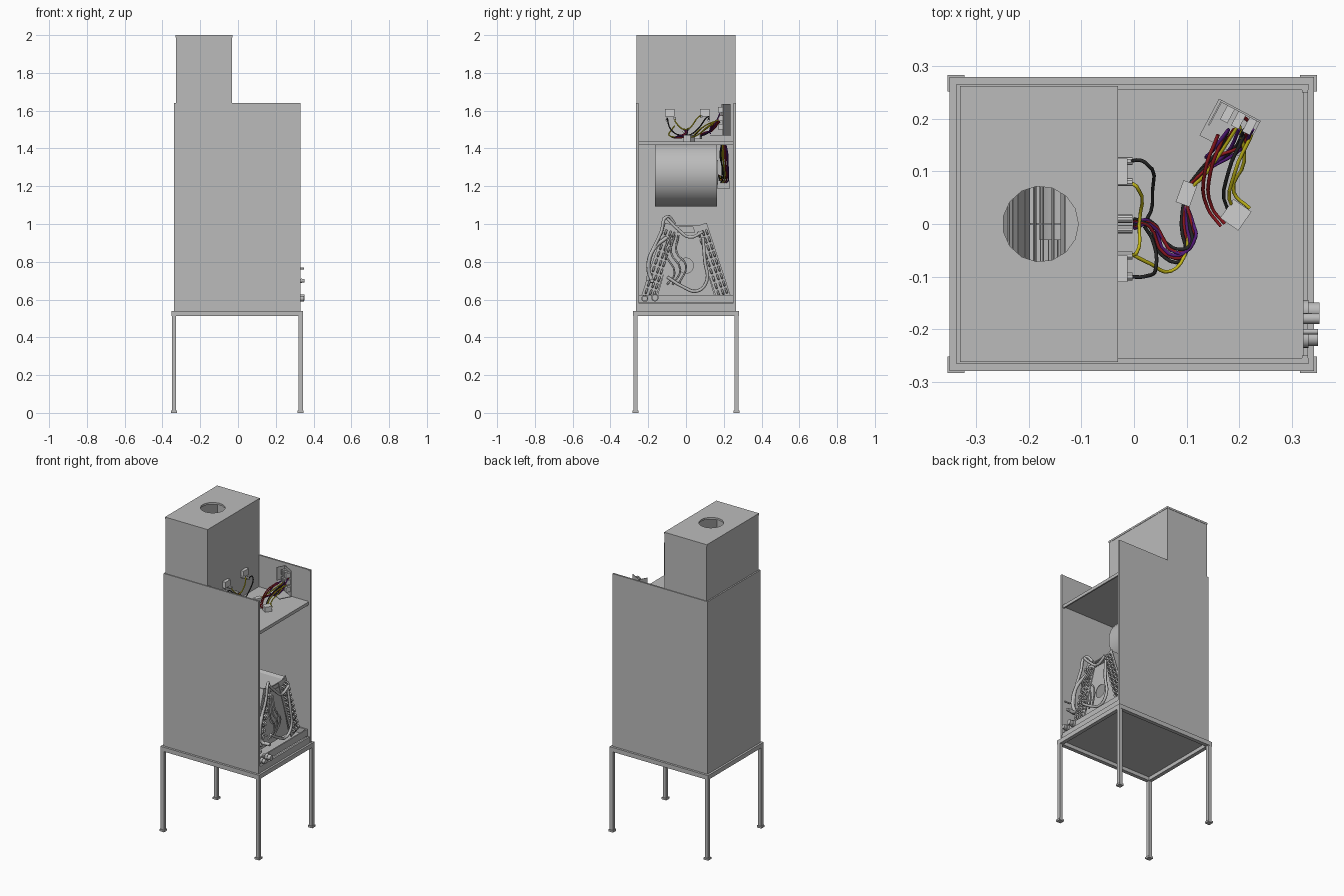
import bpy, bmesh, math, random
from math import cos, sin, pi, radians
from mathutils import Vector, Matrix

if "Cube" in bpy.data.objects:
    bpy.data.objects.remove(bpy.data.objects["Cube"])

random.seed(4)

def material(name, r, g, b):
    m = bpy.data.materials.new(name)
    m.diffuse_color = (r, g, b, 1)
    m.use_nodes = True
    m.node_tree.nodes["Principled BSDF"].inputs["Base Color"].default_value = m.diffuse_color
    return m

STEEL = material("sheet_steel_grey", 0.5, 0.5, 0.5)
LIGHT = material("light_plastic", 0.62, 0.62, 0.62)
BLACK = material("black_wire", 0.02, 0.02, 0.02)
YELLOW = material("yellow_wire", 0.6, 0.52, 0.01)
RED = material("red_wire", 0.3, 0.01, 0.015)
PURPLE = material("purple_wire", 0.09, 0.01, 0.2)

def finish(name, bm, mat, smooth=False):
    bmesh.ops.recalc_face_normals(bm, faces=bm.faces)
    me = bpy.data.meshes.new(name)
    bm.to_mesh(me)
    bm.free()
    me.materials.append(mat)
    if smooth:
        me.shade_smooth()
        me.set_sharp_from_angle(angle=radians(35))
    ob = bpy.data.objects.new(name, me)
    bpy.context.collection.objects.link(ob)
    return ob

def add_box(bm, lo, hi, mat4=Matrix()):
    lo, hi = Vector(lo), Vector(hi)
    m = mat4 @ Matrix.Translation((lo + hi) / 2) @ Matrix.Diagonal((*(hi - lo), 1))
    bmesh.ops.create_cube(bm, size=1, matrix=m)

def boxes(name, pairs, mat=STEEL, mat4=Matrix()):
    bm = bmesh.new()
    for lo, hi in pairs:
        add_box(bm, lo, hi, mat4)
    return finish(name, bm, mat)

AXIS = {"x": Matrix.Rotation(pi / 2, 4, "Y"), "y": Matrix.Rotation(pi / 2, 4, "X"), "z": Matrix()}

def rods(name, items, axis, mat=STEEL, sides=16):
    """Cylinders given as (centre, radius, length) along one axis."""
    bm = bmesh.new()
    for c, r, length in items:
        bmesh.ops.create_cone(bm, cap_ends=True, segments=sides, radius1=r, radius2=r,
                              depth=length, matrix=Matrix.Translation(c) @ AXIS[axis])
    return finish(name, bm, mat, True)

def plate(name, outline, holes, to3d, push, mat=STEEL):
    """Flat plate with holes, thickened along the push vector."""
    bm = bmesh.new()
    edges = []
    for loop in [outline] + holes:
        vs = [bm.verts.new(to3d(*p)) for p in loop]
        edges += [bm.edges.new((vs[i - 1], vs[i])) for i in range(len(vs))]
    bmesh.ops.triangle_fill(bm, edges=edges, use_beauty=True)
    ext = bmesh.ops.extrude_face_region(bm, geom=bm.faces[:])
    moved = [g for g in ext["geom"] if isinstance(g, bmesh.types.BMVert)]
    bmesh.ops.translate(bm, verts=moved, vec=push)
    return finish(name, bm, mat)

def circle(cx, cy, r, n):
    return [(cx + r * cos(2 * pi * i / n), cy + r * sin(2 * pi * i / n)) for i in range(n)]

def rect(x0, y0, x1, y1):
    return [(x0, y0), (x1, y0), (x1, y1), (x0, y1)]

def tubes(name, paths, r, mat, res=4):
    """Smooth round tubes through the given points, baked to one mesh."""
    cu = bpy.data.curves.new(name, "CURVE")
    cu.dimensions = "3D"
    cu.bevel_depth, cu.bevel_resolution, cu.resolution_u = r, 1, res
    cu.use_fill_caps = True
    for pts in paths:
        sp = cu.splines.new("BEZIER")
        sp.bezier_points.add(len(pts) - 1)
        for bp, p in zip(sp.bezier_points, pts):
            bp.co = p
            bp.handle_left_type = bp.handle_right_type = "AUTO"
    tmp = bpy.data.objects.new(name + "_path", cu)
    bpy.context.collection.objects.link(tmp)
    dg = bpy.context.evaluated_depsgraph_get()
    me = bpy.data.meshes.new_from_object(tmp.evaluated_get(dg))
    bpy.data.objects.remove(tmp)
    me.materials.clear()
    me.materials.append(mat)
    me.shade_smooth()
    ob = bpy.data.objects.new(name, me)
    bpy.context.collection.objects.link(ob)

# --- stand: four legs with feet, and a top frame ---
legs, feet = [], []
for cx in (-0.339, 0.332):
    for cy in (-0.268, 0.268):
        legs.append(((cx - .011, cy - .011, 0.008), (cx + .011, cy + .011, 0.52)))
        feet.append(((cx - .016, cy - .016, 0), (cx + .016, cy + .016, 0.012)))
boxes("stand_legs", legs)
boxes("stand_feet", feet)
boxes("stand_frame", [((-.351, s * .268 - .012, .512), (.343, s * .268 + .012, .54)) for s in (-1, 1)]
      + [((x - .012, -.258, .512), (x + .012, .258, .54)) for x in (-.339, .331)])

# --- cabinet: three walls, floor, opening flanges and sill ---
boxes("cabinet_walls", [((-.338, -.266, .54), (.332, -.255, 1.64)), ((-.338, .255, .54), (.332, .266, 1.64)),
                        ((-.338, -.26, .54), (-.327, .26, 1.639))])
boxes("cabinet_floor", [((-.33, -.258, .535), (.325, .258, .556)), ((.318, -.256, .54), (.33, .256, .58))])
boxes("opening_flanges", [((.32, -.257, .57), (.331, -.25, 1.638)), ((.32, .25, .57), (.331, .257, 1.638))])

# --- shelf with blower outlet, plus its front flange ---
plate("shelf", rect(-.328, -.256, .322, .256), [rect(-.3, -.15, -.13, .15)],
      lambda x, y: (x, y, 1.43), (0, 0, .008))
boxes("shelf_flange", [((.314, -.254, 1.418), (.323, .254, 1.438))])

# --- plenum box with round outlet in the lid ---
boxes("plenum_walls", [((-.329, -.261, 1.438), (-.032, -.253, 1.99)), ((-.329, .253, 1.438), (-.032, .261, 1.99)),
                       ((-.329, -.255, 1.438), (-.321, .255, 1.99)), ((-.04, -.255, 1.438), (-.032, .255, 1.99))])
plate("plenum_lid", rect(-.331, -.263, -.03, .263), [circle(-.178, 0, .072, 15)],
      lambda x, y: (x, y, 1.988), (0, 0, .012))

# --- blower: scroll wrapper, side plates, wheel and motor ---
BX, BZ = -.115, 1.275
scroll = [(-.13, 1.43)]
for i in range(25):
    a = radians(85 - 265 * i / 24)
    r = .155 + .04 * i / 24
    scroll.append((BX + r * cos(a), BZ + r * sin(a)))
scroll.append((-.31, 1.43))
bm = bmesh.new()
rings = [[bm.verts.new((x, y, z)) for y in (-.163, .163)] for x, z in scroll]
for a, b in zip(rings, rings[1:]):
    bm.faces.new((a[0], b[0], b[1], a[1]))
finish("blower_wrapper", bm, STEEL, True)
for s in (-1, 1):
    plate("blower_side", scroll, [circle(BX, BZ, .1, 24)], lambda x, z: (x, s * .163, z), (0, -s * .005, 0))
bm = bmesh.new()
for i in range(36):
    m = Matrix.Translation((BX, 0, BZ)) @ Matrix.Rotation(2 * pi * i / 36, 4, "Y") @ \
        Matrix.Translation((.115, 0, 0)) @ Matrix.Rotation(.5, 4, "Y")
    add_box(bm, (-.012, -.14, -.001), (.012, .14, .001), m)
finish("blower_wheel", bm, STEEL)
rods("blower_motor", [((BX, .07, BZ), .065, .2), ((BX, 0, BZ), .008, .3), ((BX, 0, BZ), .105, .004)], "y", STEEL, 24)

# --- drain pan ---
boxes("drain_pan", [((-.3, -.25, .582), (.315, .25, .59)), ((.307, -.25, .582), (.315, .25, .625)),
                    ((-.3, -.25, .582), (-.292, .25, .625)), ((-.3, -.25, .582), (.31, -.242, .625)),
                    ((-.3, .242, .582), (.31, .25, .625))])

# --- A-shaped coil: two leaning slabs, return bends, end plates, cap ---
bends = []
for s in (-1, 1):
    foot, head = Vector((0, s * .2, .61)), Vector((0, s * .075, .99))
    along = (head - foot).normalized()
    across = Vector((0, along.z, -along.y))
    length = (head - foot).length
    frame = Matrix.Translation(foot) @ Matrix((Vector((1, 0, 0)), across, along)).transposed().to_4x4()
    boxes("coil_slab", [((-.25, -.033, 0), (.255, .033, length))], STEEL, frame)
    boxes("coil_end_plate", [((x, -.038, -.005), (x + .004, .038, length + .005)) for x in (-.254, .256)], STEEL, frame)
    for row in (-.02, .004, .024):
        for i in range(9):
            t = .03 + i * .041
            for x0, d in ((.258, .022), (-.252, -.022)):
                bends.append([frame @ Vector((x0 + d * f, row, t + dz))
                              for f, dz in ((0, -.011), (.8, -.008), (1, 0), (.8, .008), (0, .011))])
tubes("coil_return_bends", bends, .0055, STEEL, 2)
for x in (.25, -.25):
    plate("coil_delta_plate", [(-.15, .625), (.15, .625), (.055, .955), (-.055, .955)], [circle(0, .78, .04, 20)],
          lambda y, z: (x, y, z), (.004, 0, 0))
boxes("coil_cap", [((-.25, -.105, .985), (.262, .105, .992))])

# --- coil manifold tubes and distributor ---
tubes("coil_manifolds", [
    [(.285, -.2, .7), (.29, -.19, .82), (.29, -.13, .96), (.28, -.1, 1.04), (.26, -.06, 1.0)],
    [(.29, -.1, 1.03), (.295, -.04, .97), (.295, .02, .93), (.295, .09, .96)],
    [(.29, .09, .93), (.3, .1, .8), (.3, .11, .7), (.3, .06, .645), (.3, -.02, .67), (.3, -.1, .72)]], .009, STEEL)
tubes("coil_feeder_tubes", [
    [(.28, -.1 + .03 * k, .68), (.3, -.06 + .03 * k, .74 + .02 * k), (.3, -.11 + .03 * k, .85), (.27, -.08 + .02 * k, .94)]
    for k in range(3)], .005, STEEL)
tubes("suction_tube", [[(.27, -.1, .93), (.29, -.17, .87), (.295, -.2, .77), (.3, -.18, .7), (.34, -.18, .7)]], .011, STEEL)

# --- pipe stubs sticking out of the open side ---
rods("pipe_stubs", [((.325, -.165, .61), .016, .056), ((.325, -.218, .605), .014, .05), ((.335, -.18, .7), .01, .036),
                    ((.33, -.205, .765), .005, .04)], "x")
rods("pipe_collars", [((.325, -.165, .61), .02, .014), ((.325, -.218, .605), .018, .014)], "x")

# --- limit switches and terminals on the divider ---
rods("divider_terminals", [((-.018, y, z), .008, .03) for y, z in
                           ((.12, 1.55), (.08, 1.57), (.01, 1.5), (-.01, 1.49), (-.06, 1.56), (-.1, 1.55))], "x", LIGHT, 10)
boxes("limit_switches", [((-.033, y - .025, 1.57), (-.012, y + .025, 1.61)) for y in (-.085, .1)], LIGHT)

# --- control board on a tilted bracket, with components ---
turn = Matrix.Translation((.19, .185, 0)) @ Matrix.Rotation(radians(-28), 4, "Z")
boxes("control_bracket", [((-.045, .03, 1.47), (.04, .034, 1.635)), ((-.05, -.045, 1.468), (.04, .034, 1.472)),
                          ((-.045, -.02, 1.55), (-.042, .034, 1.635))], STEEL, turn)
boxes("control_components", [((-.03 + .024 * i, .0, 1.5 + .045 * j), (-.014 + .024 * i, .03, 1.53 + .045 * j))
                             for i in range(3) for j in range(3)], LIGHT, turn)
boxes("relay", [((-.02, -.022, 1.438), (.022, .022, 1.47))], LIGHT,
      Matrix.Translation((.193, .018, 0)) @ Matrix.Rotation(radians(-35), 4, "Z"))
boxes("wire_connector", [((-.014, -.022, 1.45), (.014, .022, 1.48))], LIGHT,
      Matrix.Translation((.1, .058, 0)) @ Matrix.Rotation(radians(-20), 4, "Z"))

# --- wiring above the shelf ---
def harness(k):
    j = lambda: random.uniform(-.008, .008)
    return [(.0, .01 - .004 * k, 1.5), (.03, j(), 1.48), (.05 + .008 * k, -.05 + j(), 1.46),
            (.09 + .006 * k, -.07 + .01 * k, 1.46 + j()), (.09 + .005 * k, .0, 1.46), (.1, .058, 1.465),
            (.13 + j(), .1, 1.48 + j()), (.16 + .008 * k, .14 + j(), 1.5), (.18 + .01 * k, .18, 1.54 + .01 * k)]

def drop(k):
    return [(.16 + .02 * k, .17, 1.55), (.135 + .018 * k, .1, 1.52), (.14 + .015 * k, .03, 1.46),
            (.165 + .012 * k, -.004 + .008 * k, 1.452)]

tubes("black_wires", [
    [(-.01, .12, 1.55), (.02, .118, 1.57), (.035, .06, 1.5), (.025, .01, 1.47), (.01, 0, 1.48)],
    [(-.01, -.1, 1.55), (.02, -.1, 1.56), (.042, -.08, 1.5), (.035, -.03, 1.47), (.02, -.005, 1.48)],
    harness(0), harness(3), drop(2.5)], .0035, BLACK)
tubes("yellow_wires", [
    [(-.01, .08, 1.57), (.006, .07, 1.57), (.01, .0, 1.5), (.005, -.055, 1.54), (-.01, -.06, 1.56)],
    [(.0, -.06, 1.52), (.03, -.075, 1.5), (.07, -.09, 1.47), (.1, -.05, 1.46), (.1, .05, 1.465), (.14, .1, 1.5), (.2, .19, 1.56)],
    drop(3.2), [(.2, .19, 1.56), (.21, .12, 1.52), (.19, .06, 1.47), (.22, .03, 1.46)]], .0035, YELLOW)
tubes("red_wires", [harness(1), harness(4), drop(0), drop(.6), [(.2, .21, 1.6), (.22, .19, 1.57), (.205, .15, 1.53), (.16, .13, 1.5)]], .0035, RED)
tubes("purple_wires", [harness(2), harness(4.6), [(.18, .18, 1.56), (.15, .14, 1.53), (.14, .125, 1.49), (.17, .13, 1.48)]], .0035, PURPLE)

# --- wiring below the shelf, beside the blower, with its junction box ---
for i, (name, mat) in enumerate((("black", BLACK), ("yellow", YELLOW), ("red", RED), ("purple", PURPLE))):
    tubes("lower_" + name + "_wires", [
        [(.19, .19 + .006 * i, 1.435), (.15, .18 + .012 * i + .006 * k, 1.36), (.08, .2 + .008 * i - .008 * k, 1.28),
         (.0, .185 + .01 * i, 1.22 + .02 * k), (-.06, .17, 1.26)] for k in (0, 1)], .0035, mat)
boxes("wire_junction_box", [((-.1, .166, 1.185), (0, .23, 1.23))])
